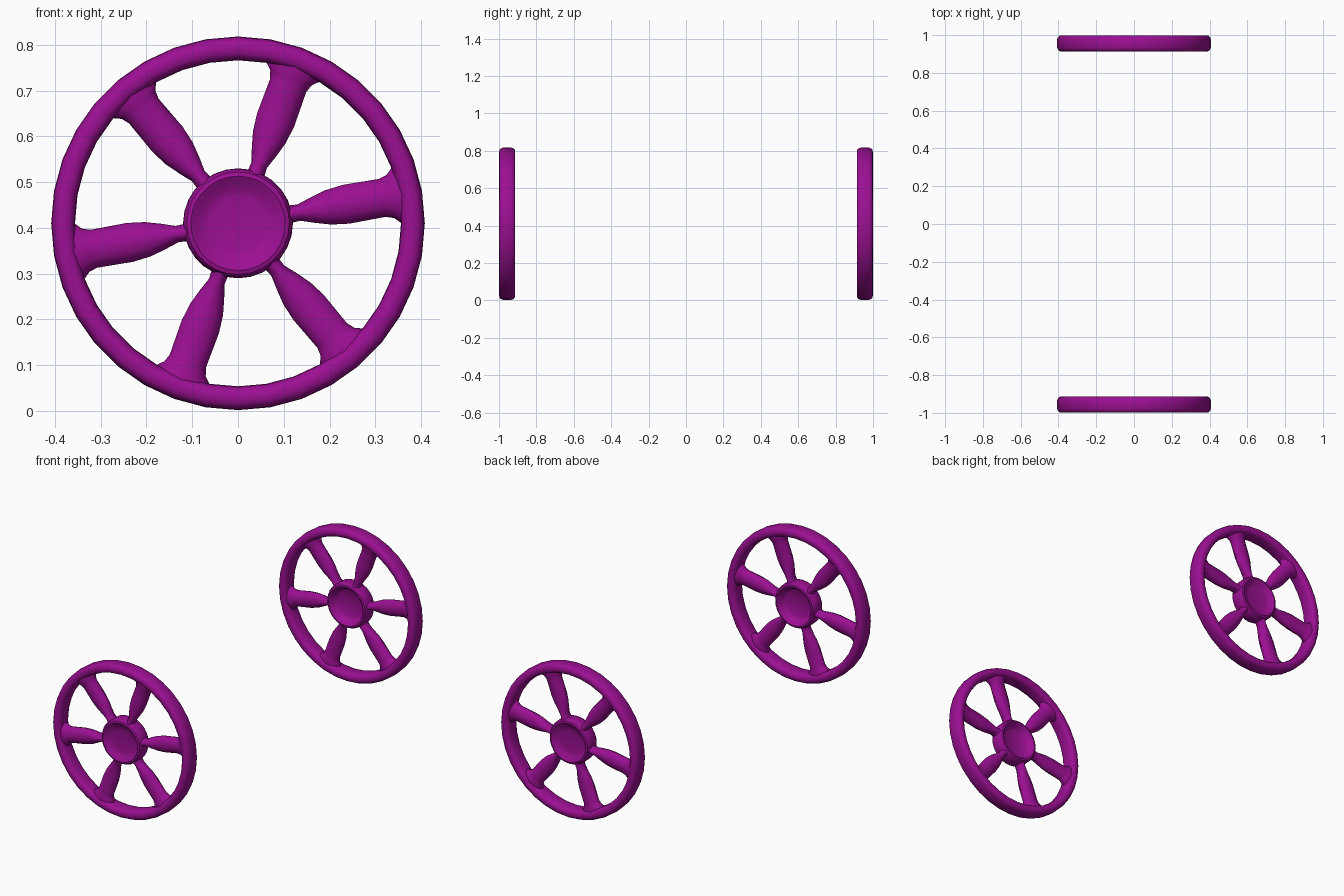
import bpy, bmesh, math
from math import sin, cos, pi

cube = bpy.data.objects.get("Cube")
if cube:
    bpy.data.objects.remove(cube, do_unlink=True)

purple = bpy.data.materials.new("purple")
purple.use_nodes = True
COLOR = (0.33, 0.005, 0.29, 1)
purple.diffuse_color = COLOR
purple.node_tree.nodes["Principled BSDF"].inputs["Base Color"].default_value = COLOR

WHEEL_Y, WHEEL_Z = 0.956, 0.41


def finish(bm, name, side):
    """Turn a wheel part into an object; side is -1 for front, 1 for back."""
    bmesh.ops.remove_doubles(bm, verts=bm.verts, dist=1e-5)
    bmesh.ops.recalc_face_normals(bm, faces=bm.faces)
    mesh = bpy.data.meshes.new(name)
    bm.to_mesh(mesh)
    bm.free()
    mesh.materials.append(purple)
    obj = bpy.data.objects.new(name, mesh)
    obj.location = (0, side * WHEEL_Y, WHEEL_Z)
    bpy.context.collection.objects.link(obj)
    bpy.ops.object.select_all(action="DESELECT")
    obj.select_set(True)
    bpy.context.view_layer.objects.active = obj
    bpy.ops.object.shade_smooth_by_angle(angle=math.radians(40))


def skin(bm, rings, closed):
    """Bridge consecutive rings of vertices with quads."""
    loops = [[bm.verts.new(p) for p in ring] for ring in rings]
    pairs = list(zip(loops, loops[1:]))
    if closed:
        pairs.append((loops[-1], loops[0]))
    for a, b in pairs:
        n = len(a)
        for i in range(n):
            j = (i + 1) % n
            bm.faces.new((a[i], a[j], b[j], b[i]))
    return loops


def lathe(profile, name, side, steps, closed):
    """Spin (radius, outward) points about the axle."""
    bm = bmesh.new()
    rings = [[(r * cos(2 * pi * k / steps), side * out, r * sin(2 * pi * k / steps))
              for k in range(steps)] for r, out in profile]
    loops = skin(bm, rings, closed)
    if not closed:
        bm.faces.new(loops[0])
        bm.faces.new(loops[-1])
    finish(bm, name, side)


def spokes(stations, name, side, count=6, sides=12):
    """Flared oval spokes; stations are (radius, half width, half depth)."""
    bm = bmesh.new()
    for s in range(count):
        turn = math.radians(10) + 2 * pi * s / count
        rings = []
        for r, width, depth in stations:
            ring = []
            for k in range(sides):
                t = 2 * pi * k / sides
                across = width * cos(t)
                ring.append((r * cos(turn) - across * sin(turn),
                             side * depth * sin(t),
                             r * sin(turn) + across * cos(turn)))
            rings.append(ring)
        loops = skin(bm, rings, False)
        bm.faces.new(loops[0])
        bm.faces.new(loops[-1])
    finish(bm, name, side)


# Rounded rim section, as a superellipse
rim = []
for k in range(16):
    c, s = cos(2 * pi * k / 16), sin(2 * pi * k / 16)
    rim.append((0.382 + 0.026 * math.copysign(abs(c) ** 0.75, c),
                0.043 * math.copysign(abs(s) ** 0.65, s)))

# Hub with a shallow outer dish and a deeper inner cup
hub = [(0.06, 0.02), (0.075, 0.023), (0.092, 0.034), (0.103, 0.04), (0.112, 0.037),
       (0.119, 0.025), (0.12, 0), (0.119, -0.028), (0.112, -0.04), (0.103, -0.042),
       (0.093, -0.034), (0.082, -0.012), (0.072, -0.006)]

spoke = [(0.1, 0.03, 0.034), (0.118, 0.019, 0.032), (0.135, 0.018, 0.03),
         (0.165, 0.028, 0.029), (0.2, 0.038, 0.029), (0.24, 0.043, 0.03),
         (0.32, 0.042, 0.031), (0.338, 0.048, 0.033), (0.352, 0.062, 0.036),
         (0.37, 0.064, 0.036)]

for label, side in (("front", -1), ("back", 1)):
    lathe(rim, label + "_wheel_rim", side, 36, True)
    lathe(hub, label + "_wheel_hub", side, 28, False)
    spokes(spoke, label + "_wheel_spokes", side)
